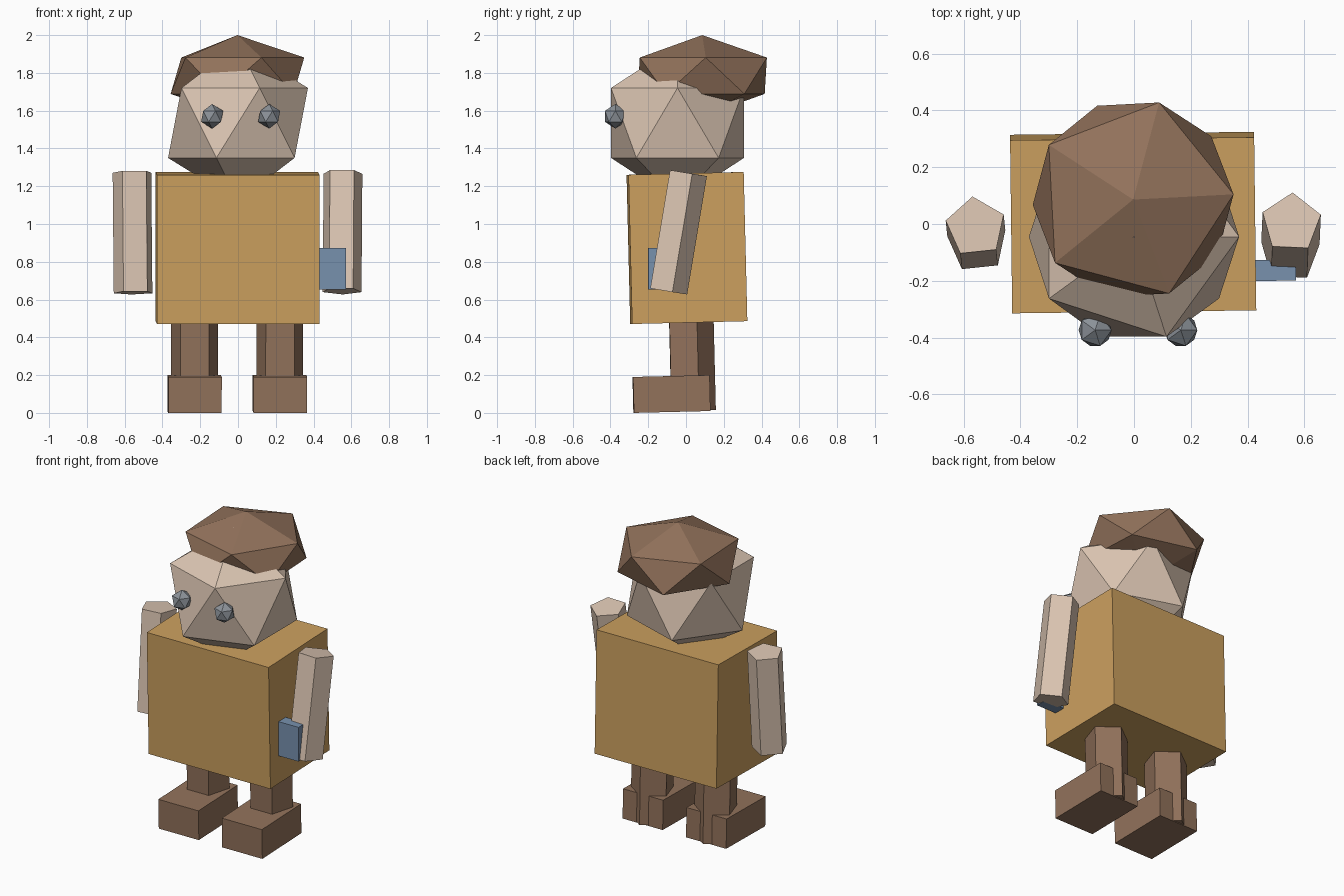
import bpy
from math import radians

if "Cube" in bpy.data.objects:
    bpy.data.objects.remove(bpy.data.objects["Cube"], do_unlink=True)


def material(name, srgb):
    """Flat material from an 8-bit sRGB colour."""
    lin = [((c / 255 + 0.055) / 1.055) ** 2.4 for c in srgb]
    mat = bpy.data.materials.new(name)
    mat.use_nodes = True
    mat.diffuse_color = (*lin, 1)
    bsdf = next(n for n in mat.node_tree.nodes if n.type == "BSDF_PRINCIPLED")
    bsdf.inputs["Base Color"].default_value = (*lin, 1)
    return mat


SKIN = material("pale skin", (219, 197, 178))
MUSTARD = material("mustard cloth", (204, 160, 95))
BROWN = material("brown leather", (146, 114, 91))
BLUE = material("dusty blue", (120, 145, 174))
GREY = material("slate grey", (140, 146, 153))


def finish(name, mat, tilt, turn, scale=(1, 1, 1)):
    """Name, colour and orient the newest object."""
    obj = bpy.context.object
    obj.name = name
    obj.scale = scale
    obj.rotation_euler = (radians(tilt), 0, radians(turn))
    obj.data.materials.append(mat)
    return obj


def box(name, mat, centre, size, tilt=0, turn=0):
    bpy.ops.mesh.primitive_cube_add(size=1, location=centre)
    return finish(name, mat, tilt, turn, size)


def limb(name, mat, centre, radius, length, tilt=0, turn=0):
    bpy.ops.mesh.primitive_cylinder_add(
        vertices=5, radius=radius, depth=length, location=centre)
    return finish(name, mat, tilt, turn)


def gem(name, mat, centre, radius, height=None, turn=0):
    """Icosahedron, optionally squashed to a given half height."""
    bpy.ops.mesh.primitive_ico_sphere_add(
        subdivisions=1, radius=1, location=centre)
    return finish(name, mat, 0, turn, (radius, radius, height or radius))


# Body, slightly leaning
box("torso", MUSTARD, (-0.003, 0.005, 0.873), (0.86, 0.61, 0.79), 1.4, 0.7)

# Head, cap and eyes
gem("head", SKIN, (0, -0.045, 1.535), 0.414)
gem("cap", BROWN, (-0.003, 0.086, 1.785), 0.396, 0.215, 3)
gem("right_eye", GREY, (-0.137, -0.374, 1.57), 0.065)
gem("left_eye", GREY, (0.165, -0.374, 1.57), 0.065)

# Arms swing forward by different amounts
limb("right_arm", SKIN, (-0.555, -0.038, 0.955), 0.108, 0.64, -5, 6)
limb("left_arm", SKIN, (0.552, -0.048, 0.958), 0.108, 0.635, -9.5, -2.5)

# Block held in the left hand
box("held_block", BLUE, (0.497, -0.163, 0.762), (0.146, 0.074, 0.22), 0, 0.7)

# Legs run down through the boots, showing a ridge at each heel
for side, x in (("right", -0.23), ("left", 0.222)):
    limb(side + "_leg", BROWN, (x, 0.022, 0.262), 0.13, 0.5, 1.4, 0.7)
    box(side + "_boot", BROWN, (x, -0.077, 0.1), (0.283, 0.405, 0.19), 1.4, 0.7)
